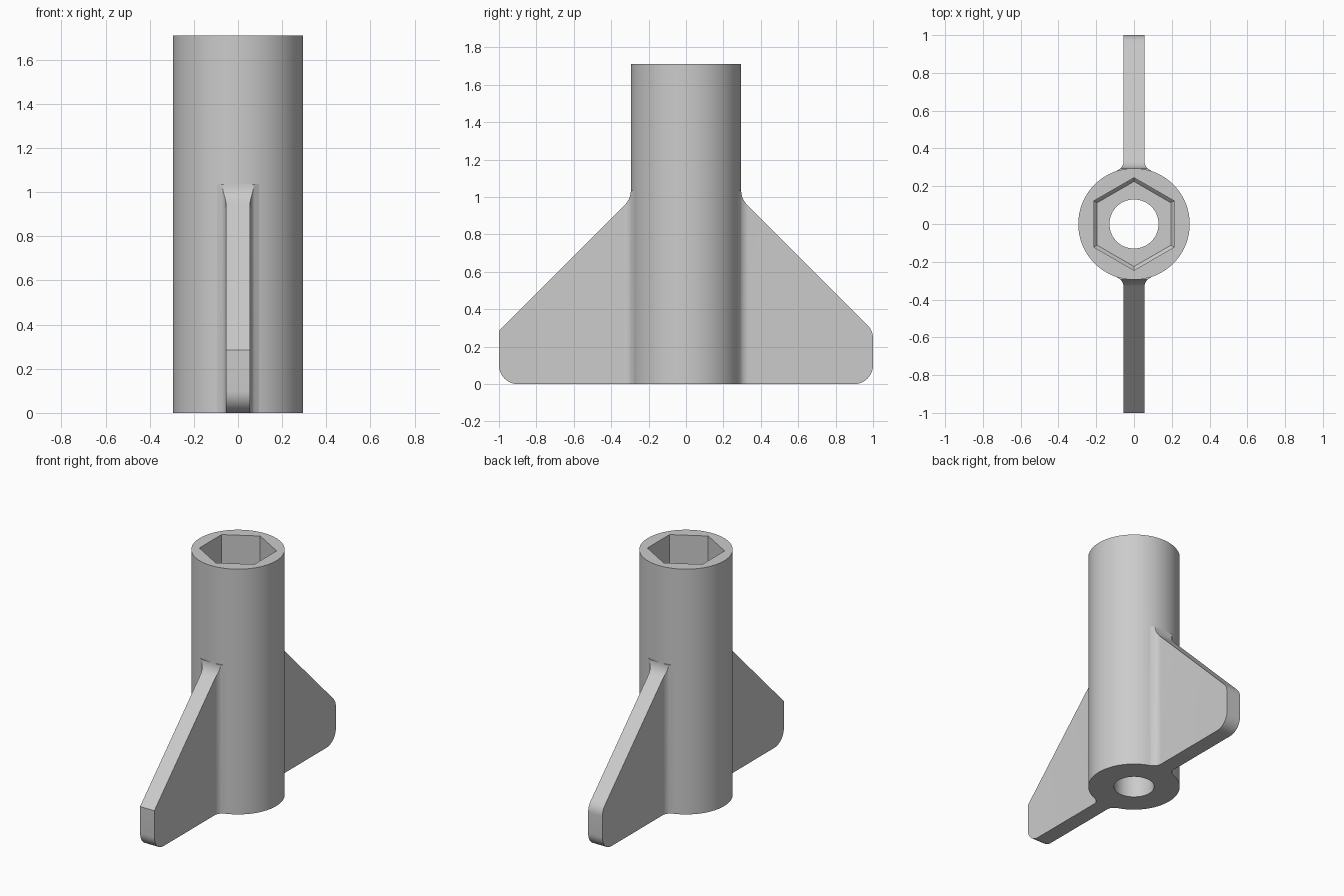
import bpy, bmesh
from math import sqrt, sin, cos, pi, radians

cube = bpy.data.objects.get("Cube")
if cube:
    bpy.data.objects.remove(cube, do_unlink=True)

R, HEIGHT = 0.295, 1.71          # tube
HALF, FILLET = 0.055, 0.06       # wing half thickness, fillet to the tube
BLEND, ROUND = 0.11, 0.1         # slope-to-tube blend, rounded corners
SLOPE = 1.285                    # slope line: z = SLOPE - y

grey = bpy.data.materials.new("light grey")
grey.use_nodes = True
grey.diffuse_color = (0.6, 0.6, 0.6, 1)
grey.node_tree.nodes["Principled BSDF"].inputs["Base Color"].default_value = (0.6, 0.6, 0.6, 1)


def loft(name, rings):
    """Solid skinned through a list of equal-length closed rings."""
    bm = bmesh.new()
    loops = [[bm.verts.new(p) for p in ring] for ring in rings]
    n = len(loops[0])
    for a, b in zip(loops, loops[1:]):
        for i in range(n):
            j = (i + 1) % n
            bm.faces.new((a[i], a[j], b[j], b[i]))
    bm.faces.new(loops[0])
    bm.faces.new(loops[-1])
    bmesh.ops.recalc_face_normals(bm, faces=bm.faces)
    mesh = bpy.data.meshes.new(name)
    bm.to_mesh(mesh)
    bm.free()
    mesh.materials.append(grey)
    obj = bpy.data.objects.new(name, mesh)
    bpy.context.collection.objects.link(obj)
    return obj


def column(name, profile, sides):
    """Upright solid from (radius, z) pairs, one corner pointing to +y."""
    angles = [2 * pi * i / sides for i in range(sides)]
    return loft(name, [[(r * sin(a), r * cos(a), z) for a in angles] for r, z in profile])


def arc(r, d):
    return sqrt(max(r * r - d * d, 0))


def wing(name, side, round_top):
    """Upright triangular wing, skinned from rectangles along y."""
    fillet_y = sqrt((R + FILLET) ** 2 - (HALF + FILLET) ** 2)
    root_y = fillet_y * R / (R + FILLET)
    blend_z = SLOPE - R + BLEND * (sqrt(2) - 1)
    blend_y = R + BLEND * (1 - sqrt(0.5))
    corner = 1 - ROUND
    top_z = SLOPE - 1 - ROUND * (sqrt(2) - 1)
    top_y = corner + ROUND * sqrt(0.5)

    # Stations crowd together where the outline curves
    ease = [1 - cos(pi / 2 * i / 10) for i in range(11)]
    ys = [root_y - 0.02, root_y] + [R + (fillet_y - R) * e for e in ease]
    ys += [blend_y] + [corner + ROUND * sin(pi / 2 * i / 12) for i in range(13)]

    rings = []
    for y in sorted(set(ys)):
        w, top, bottom = HALF, SLOPE - y, 0
        if y < fillet_y:
            w = HALF + FILLET - arc(FILLET, fillet_y - max(y, root_y))
        if y < blend_y:
            top = blend_z - arc(BLEND, R + BLEND - max(y, R))
        if y > corner:
            bottom = ROUND - arc(ROUND, y - corner)
        if round_top and y > top_y:
            top = top_z + arc(ROUND, y - corner)
        rings.append([(-w, side * y, bottom), (w, side * y, bottom),
                      (w, side * y, top), (-w, side * y, top)])
    return loft(name, rings)


# Tube, wings and cutters
body = column("tube_with_wings", [(R, 0), (R, HEIGHT)], 96)
front_wing = wing("front_wing", -1, False)
back_wing = wing("back_wing", 1, True)
floor = 0.7
socket = column("hex_socket_cutter",
                [(0.225, floor), (0.245, floor + 0.02), (0.245, HEIGHT + 0.1)], 6)
bore = column("bore_cutter", [(0.13, -0.1), (0.13, HEIGHT)], 64)

# Join the wings, then cut the socket and the bore
bpy.context.view_layer.objects.active = body
for part, operation in ((front_wing, 'UNION'), (back_wing, 'UNION'),
                        (socket, 'DIFFERENCE'), (bore, 'DIFFERENCE')):
    mod = body.modifiers.new(part.name, 'BOOLEAN')
    mod.operation, mod.object, mod.solver = operation, part, 'EXACT'
    bpy.ops.object.modifier_apply(modifier=mod.name)
    bpy.data.objects.remove(part, do_unlink=True)

bpy.ops.object.select_all(action='DESELECT')
body.select_set(True)
bpy.ops.object.shade_smooth_by_angle(angle=radians(30))
